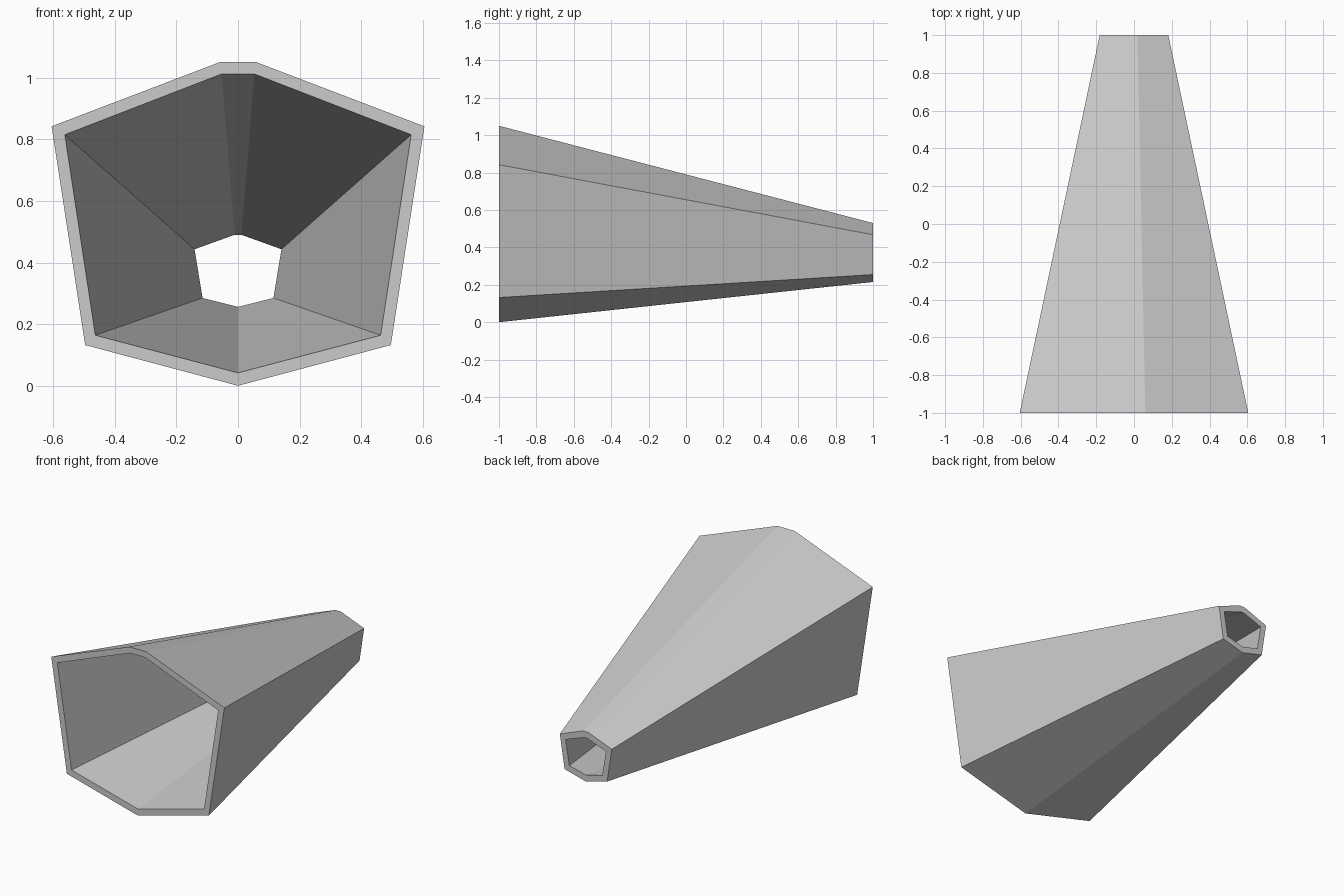
import bpy
import bmesh

cube = bpy.data.objects.get("Cube")
if cube:
    bpy.data.objects.remove(cube, do_unlink=True)

# Single plain grey material
grey = bpy.data.materials.new("light_grey")
grey.use_nodes = True
colour = (0.6, 0.6, 0.6, 1)
grey.diffuse_color = colour
grey.node_tree.nodes["Principled BSDF"].inputs["Base Color"].default_value = colour

# Half profiles (x, z), from the keel up to the roof ridge
OUTER_FRONT = [(0, 0), (0.496, 0.132), (0.605, 0.842), (0.06, 1.05)]
INNER_FRONT = [(0, 0.042), (0.463, 0.164), (0.562, 0.815), (0.053, 1.012)]
OUTER_BACK = [(x * 0.3, 0.215 + z * 0.3) for x, z in OUTER_FRONT]
INNER_BACK = [(0, 0.256), (0.115, 0.285), (0.141, 0.443), (0.011, 0.49)]


def ring(bm, half, y):
    """Mirror a half profile into a closed ring of vertices."""
    full = half + [(-x, z) for x, z in reversed(half[1:])]
    return [bm.verts.new((x, y, z)) for x, z in full]


def bridge(bm, a, b):
    """Join two rings with a band of flat quads."""
    for i in range(len(a)):
        j = (i + 1) % len(a)
        bm.faces.new((a[i], a[j], b[j], b[i]))


# Tapered hollow tube: outer skin, back rim, inner skin, front rim
bm = bmesh.new()
rings = [ring(bm, OUTER_FRONT, -1), ring(bm, OUTER_BACK, 1),
         ring(bm, INNER_BACK, 1), ring(bm, INNER_FRONT, -1)]
for k in range(4):
    bridge(bm, rings[k], rings[(k + 1) % 4])
bmesh.ops.recalc_face_normals(bm, faces=bm.faces)
mesh = bpy.data.meshes.new("tapered_tube")
bm.to_mesh(mesh)
bm.free()
mesh.materials.append(grey)
tube = bpy.data.objects.new("tapered_tube", mesh)
bpy.context.collection.objects.link(tube)
